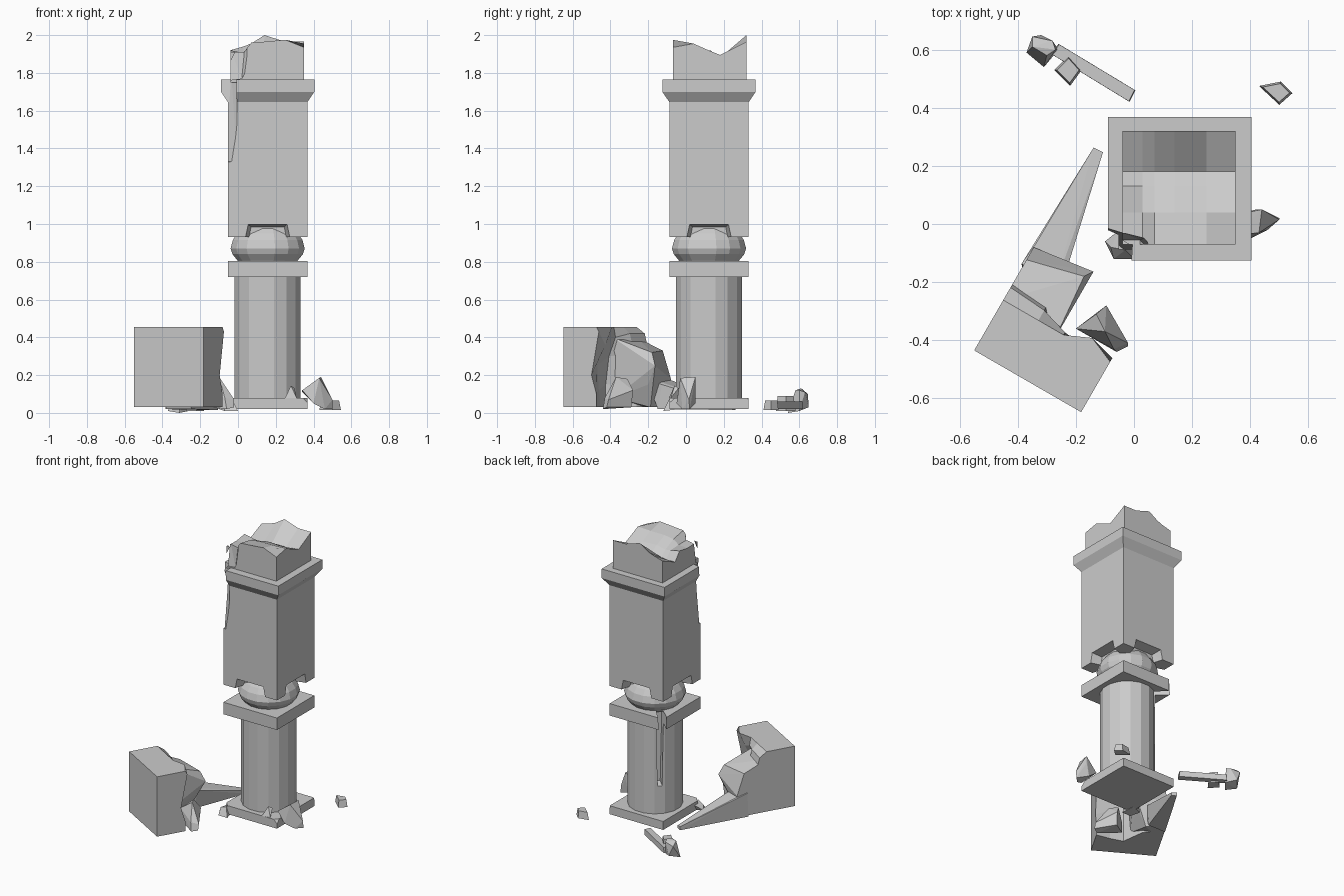
import bpy, bmesh
from math import pi, cos, sin
from mathutils import Vector, Matrix

if "Cube" in bpy.data.objects:
    bpy.data.objects.remove(bpy.data.objects["Cube"])

CX, CY = 0.157, 0.122          # column axis


def to_object(name, bm):
    bmesh.ops.recalc_face_normals(bm, faces=bm.faces)
    me = bpy.data.meshes.new(name)
    bm.to_mesh(me)
    bm.free()
    ob = bpy.data.objects.new(name, me)
    bpy.context.collection.objects.link(ob)
    return ob


def lathe(name, profile, sides, turn=0.0, scale=1.0):
    """Stack of regular polygons (radius, z) around the column axis, capped."""
    bm = bmesh.new()
    rings = [[bm.verts.new((CX + r * scale * cos(turn + 2 * pi * i / sides),
                            CY + r * scale * sin(turn + 2 * pi * i / sides), z))
              for i in range(sides)] for r, z in profile]
    for a, b in zip(rings, rings[1:]):
        for i in range(sides):
            j = (i + 1) % sides
            bm.faces.new((a[i], a[j], b[j], b[i]))
    bm.faces.new(rings[0][::-1])
    bm.faces.new(rings[-1])
    return to_object(name, bm)


def square(name, profile):
    return lathe(name, profile, 4, pi / 4, 2 ** 0.5)


def hull(name, pts, mat=None):
    bm = bmesh.new()
    for p in pts:
        bm.verts.new(mat @ Vector(p) if mat else p)
    res = bmesh.ops.convex_hull(bm, input=bm.verts)
    junk = [v for v in bm.verts if not v.link_faces]
    bmesh.ops.delete(bm, geom=junk, context='VERTS')
    bmesh.ops.dissolve_limit(bm, angle_limit=0.02, verts=bm.verts, edges=bm.edges)
    return to_object(name, bm)


def prism(name, foot, z0, z1, shrink=1.0):
    """Upright chunk from a plan outline, tapered toward the top."""
    c = Vector((sum(p[0] for p in foot), sum(p[1] for p in foot))) / len(foot)
    top = [c + (Vector(p) - c) * shrink for p in foot]
    return hull(name, [(*p, z0) for p in foot] + [(*p, z1) for p in top])


def cut(ob, cutters):
    for c in cutters:
        c.hide_render = True
        m = ob.modifiers.new("chip", 'BOOLEAN')
        m.operation, m.solver, m.object = 'DIFFERENCE', 'EXACT', c
    dg = bpy.context.evaluated_depsgraph_get()
    me = bpy.data.meshes.new_from_object(ob.evaluated_get(dg))
    ob.modifiers.clear()
    ob.data = me


def discard(obs):
    for o in obs:
        bpy.data.objects.remove(o)


# Column stack
base = square("base_plinth", [(.21, .02), (.21, .08)])
shaft = lathe("shaft", [(.178, .07), (.178, .73)], 16, pi / 16)
cap = square("cap_plinth", [(.21, .72), (.21, .805)])
lathe("round_collar", [(.15, .79), (.165, .81), (.19, .84), (.2, .87), (.188, .915),
                       (.165, .95), (.13, .99)], 16, pi / 16)
block = square("pillar_block", [(.21, .93), (.21, 1.645), (.247, 1.70),
                                (.247, 1.765), (.19, 1.765)])

# Broken crown: box with a jagged height-field top
xs = [-.04, .03, .07, .14, .25, .35]
ys = [-.07, .04, .13, .18, .32]
heights = [[1.91, 1.91, 1.96, 1.965, 1.975, 1.935],
           [1.905, 1.91, 1.94, 1.95, 1.95, 1.955],
           [1.92, 1.905, 1.90, 1.915, 1.91, 1.915],
           [1.86, 1.86, 1.865, 1.88, 1.885, 1.895],
           [1.92, 1.94, 1.955, 2.0, 1.965, 1.965]]
bm = bmesh.new()
top = [[bm.verts.new((x, y, h)) for x, h in zip(xs, row)] for y, row in zip(ys, heights)]
low = [[bm.verts.new((x, y, 1.75)) for x in xs] for y in ys]
for j in range(len(ys) - 1):
    for i in range(len(xs) - 1):
        for g in (top, low):
            bm.faces.new((g[j][i], g[j][i + 1], g[j + 1][i + 1], g[j + 1][i]))
rim = ([(0, i) for i in range(5)] + [(j, 5) for j in range(4)]
       + [(4, i) for i in range(5, 0, -1)] + [(j, 0) for j in range(4, 0, -1)])
for (a, b), (c, d) in zip(rim, rim[1:] + rim[:1]):
    bm.faces.new((low[a][b], low[c][d], top[c][d], top[a][b]))
crown = to_object("broken_crown", bm)

# Tapered notches under the pillar block, one per side
notches = []
for k in range(4):
    M = Matrix.Translation((CX, CY, 0)) @ Matrix.Rotation(k * pi / 2, 4, 'Z')
    notches.append(hull("notch_cutter", [(s * w, y, z) for s in (-1, 1) for w, y, z in
                   ((.122, -.22, .92), (.105, -.22, 1.0), (.10, -.14, .92), (.088, -.14, .985))], M))

# Broken front-left corner of block and crown
corner = hull("corner_cutter", [(-.07, -.06, 1.33), (-.005, -.11, 1.33), (-.16, -.2, 1.31),
                                (-.10, -.01, 1.79), (-.035, -.03, 1.79), (-.005, -.06, 1.79),
                                (-.01, -.14, 1.79), (-.16, -.2, 1.79)])
crack = hull("crack_cutter", [(-.06, -.09, 1.76), (.02, -.09, 1.77), (.055, -.09, 1.83),
                              (.055, -.09, 1.98), (-.06, -.055, 1.76), (-.06, -.02, 1.98),
                              (.04, -.045, 1.98), (.02, -.055, 1.77)])
cut(block, notches + [corner])
cut(crown, [crack])

# Split down the shaft and chips on both plinths
split = hull("split_cutter", [(s * w, y, z) for s in (-1, 1) for w, y, z in
             ((.012, .12, .29), (.016, .2, .27), (.022, .12, .78), (.03, .32, .83), (.02, .2, .83))],
             Matrix.Translation((CX, CY, 0)) @ Matrix.Rotation(pi / 4, 4, 'Z'))


def corner_chip(sx, sy, a, b, z0, z1, slope):
    X, Y = CX + sx * .22, CY + sy * .22
    return hull("chip_cutter", [(X - sx * a, Y + sy * .03, z0), (X - sx * (a + slope), Y + sy * .03, z1),
                                (X + sx * .03, Y - sy * b, z0), (X + sx * .03, Y - sy * (b + slope), z1),
                                (X + sx * .03, Y + sy * .03, z0), (X + sx * .03, Y + sy * .03, z1)])


cap_chips = [corner_chip(-1, -1, .01, .04, .71, .82, .03), corner_chip(-1, 1, .05, .03, .74, .83, .02)]
base_chips = [corner_chip(-1, -1, .05, .07, .01, .1, .03), corner_chip(1, -1, .02, .05, .04, .1, .06),
              corner_chip(1, 1, .04, .03, .03, .1, .03), corner_chip(-1, 1, .0, .03, .05, .1, .03)]
cut(shaft, [split])
cut(cap, cap_chips + [split])
cut(base, base_chips)
discard(notches + cap_chips + base_chips + [corner, crack, split])

# Fallen pillar piece: local u = width, v = depth behind the clean face
F = Matrix.Translation((-.55, -.435, 0)) @ Matrix.Rotation(-pi / 6, 4, 'Z')
sections = [(0, [(.2, .455), (.25, .42), (.28, .30), (.30, .15), (.34, .03)]),
            (.14, [(.2, .455), (.24, .42), (.27, .30), (.27, .15), (.28, .03)]),
            (.24, [(.2, .455), (.21, .40), (.17, .30), (.15, .15), (.15, .03)]),
            (.33, [(.24, .455), (.2, .36), (.15, .25), (.16, .12), (.17, .03)]),
            (.425, [(.2, .455), (.215, .43), (.17, .2), (.2, .1), (.2, .03)])]
bm = bmesh.new()
rings = [[bm.verts.new(F @ Vector((u, v, z))) for v, z in [(0, .03), (0, .455)] + prof]
         for u, prof in sections]
n = len(rings[0])
for a, b in zip(rings, rings[1:]):
    for i in range(n):
        bm.faces.new((a[i], a[(i + 1) % n], b[(i + 1) % n], b[i]))
bm.faces.new(rings[0])
bm.faces.new(rings[-1])
to_object("fallen_block", bm)
hull("fallen_block_arm", [(0, .2, .40), (.22, .18, .40), (0, .27, .35), (.22, .27, .34), (.0, .36, .33),
                          (.2, .41, .32), (0, .41, .18), (.22, .44, .25), (.19, .38, .15), (.2, .18, .08),
                          (0, .2, .03), (0, .38, .03), (.13, .36, .03)], F)
hull("fallen_block_spike", [(-.008, .34, .19), (0, .42, .17), (.13, .43, .15), (.13, .33, .19),
                            (0, .33, .02), (.12, .4, .02), (.007, .81, .04), (.043, .812, .035),
                            (.007, .81, .015), (.043, .812, .015)], F)

# Rubble
hull("rubble_beside_block", [(-.2, -.36, .04), (-.2, -.36, .12), (-.13, -.31, .18), (-.095, -.28, .12),
                             (-.1, -.37, .19), (-.02, -.42, .03), (-.02, -.41, .07), (-.06, -.44, .02),
                             (-.07, -.43, .08), (-.1, -.29, .03)])
hull("rubble_near_base", [(-.1, -.06, .02), (-.07, -.12, .01), (0, -.12, .01), (-.02, -.03, .02),
                          (-.05, -.02, .06), (-.03, -.09, .07), (-.08, -.08, .05)])
hull("leaning_shard", [(.34, -.04, .12), (.34, .03, .11), (.43, -.03, .185), (.44, .05, .19), (.44, .05, .14),
                       (.40, -.05, .05), (.42, .05, .05), (.5, .02, .02), (.5, .015, .07), (.46, -.02, .02)])
hull("shard_at_shaft", [(.25, -.09, .08), (.31, -.08, .08), (.28, -.06, .145), (.30, -.04, .13), (.27, -.03, .07)])
prism("small_stone", [(.43, .475), (.505, .49), (.545, .45), (.5, .41)], .015, .065, .8)
prism("fallen_bar", [(-.285, .585), (-.26, .62), (.005, .46), (-.015, .42)], .02, .06, .98)
hull("rubble_behind", [(-.37, .59, .01), (-.31, .54, .0), (-.26, .6, .01), (-.27, .6, .12), (-.32, .65, .03),
                       (-.35, .645, .10), (-.35, .61, .13), (-.3, .58, .12), (-.28, .63, .11)])
prism("small_rubble_behind", [(-.275, .53), (-.225, .58), (-.18, .53), (-.22, .475)], .01, .09, .8)
